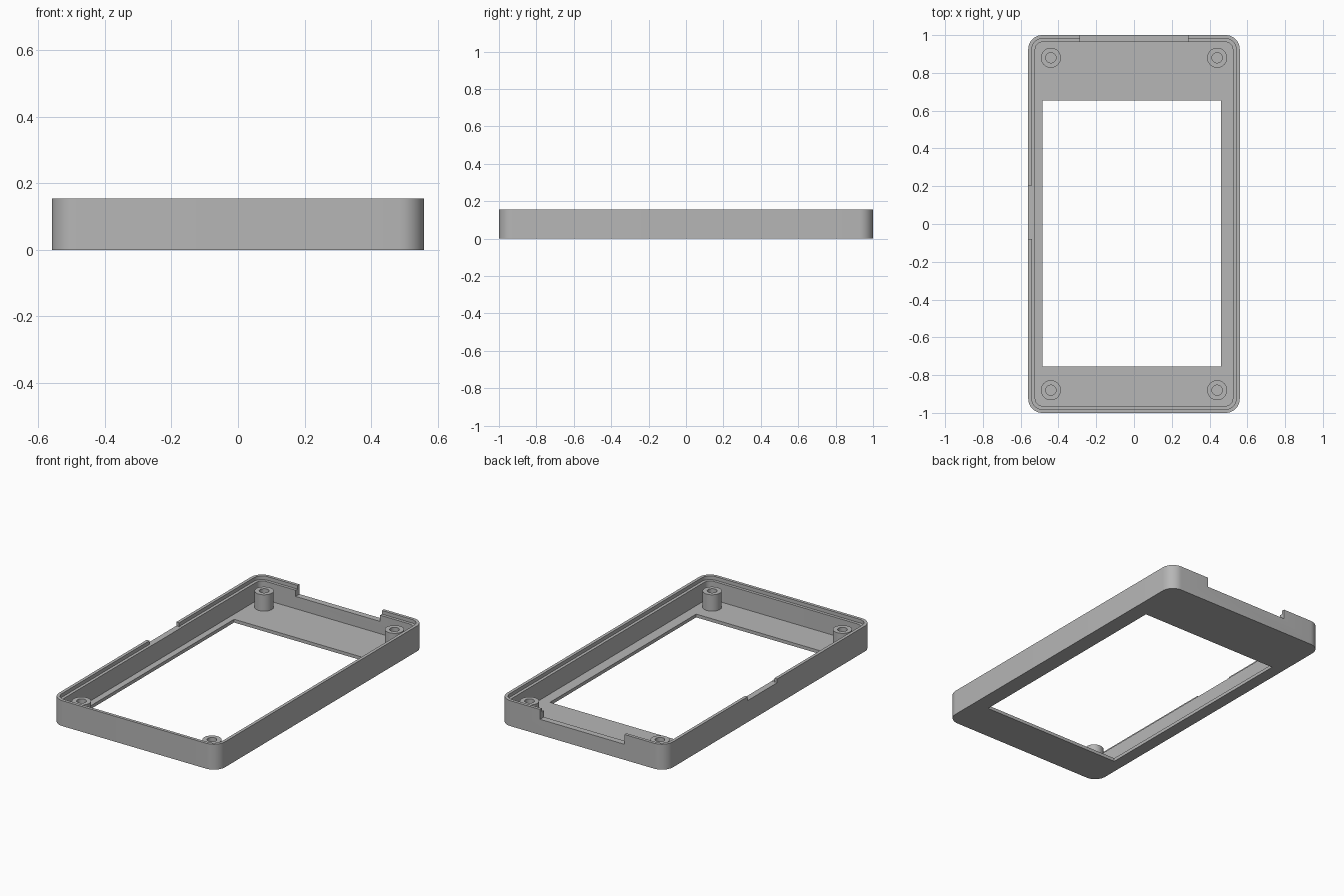
import bpy, bmesh, math

if "Cube" in bpy.data.objects:
    bpy.data.objects.remove(bpy.data.objects["Cube"], do_unlink=True)

# Overall dimensions
HALF_X, HALF_Y, HEIGHT = 0.56, 1.0, 0.155
CORNER, FLOOR = 0.075, 0.02
LIP, WALL, LEDGE_Z = 0.019, 0.037, 0.133
NOTCH_Z = 0.095

grey = bpy.data.materials.new("plain_grey")
grey.use_nodes = True
colour = (0.47, 0.47, 0.47, 1)
grey.diffuse_color = colour
grey.node_tree.nodes["Principled BSDF"].inputs["Base Color"].default_value = colour


def rounded_ring(inset, z, steps=10):
    """Counter-clockwise rounded rectangle, inset from the outer outline."""
    r = CORNER - inset
    cx, cy = HALF_X - CORNER, HALF_Y - CORNER
    points = []
    for k, (sx, sy) in enumerate([(1, 1), (-1, 1), (-1, -1), (1, -1)]):
        for i in range(steps + 1):
            a = math.pi / 2 * (k + i / steps)
            points.append((sx * cx + r * math.cos(a), sy * cy + r * math.sin(a), z))
    return points


def circle_ring(cx, cy, r, z, steps=40):
    return [(cx + r * math.cos(2 * math.pi * i / steps),
             cy + r * math.sin(2 * math.pi * i / steps), z) for i in range(steps)]


def loft(name, rings, capped):
    bm = bmesh.new()
    loops = [[bm.verts.new(p) for p in ring] for ring in rings]
    for a, b in zip(loops, loops[1:]):
        for i in range(len(a)):
            j = (i + 1) % len(a)
            bm.faces.new((a[i], a[j], b[j], b[i]))
    if capped:
        bm.faces.new(loops[0][::-1])
        bm.faces.new(loops[-1])
    mesh = bpy.data.meshes.new(name)
    bm.to_mesh(mesh)
    bm.free()
    mesh.materials.append(grey)
    obj = bpy.data.objects.new(name, mesh)
    bpy.context.collection.objects.link(obj)
    return obj


def activate(obj):
    bpy.ops.object.select_all(action='DESELECT')
    obj.select_set(True)
    bpy.context.view_layer.objects.active = obj


def cut_box(target, low, high):
    """Subtract an axis-aligned box from the target."""
    bpy.ops.mesh.primitive_cube_add(
        size=1, location=[(a + b) / 2 for a, b in zip(low, high)])
    cutter = bpy.context.object
    cutter.name = "cutter"
    cutter.hide_render = True
    cutter.scale = [b - a for a, b in zip(low, high)]
    cutter.data.materials.append(grey)
    bpy.context.view_layer.update()
    activate(target)
    mod = target.modifiers.new("cut", 'BOOLEAN')
    mod.operation, mod.solver, mod.object = 'DIFFERENCE', 'EXACT', cutter
    bpy.ops.object.modifier_apply(modifier=mod.name)
    bpy.data.objects.remove(cutter, do_unlink=True)


# Tray with a raised outer lip and a lower inner ledge
tray = loft("case_tray", [
    rounded_ring(0, 0), rounded_ring(0, HEIGHT),
    rounded_ring(LIP, HEIGHT), rounded_ring(LIP, LEDGE_Z),
    rounded_ring(WALL, LEDGE_Z), rounded_ring(WALL, FLOOR)], True)

# Screen window through the floor
cut_box(tray, (-0.485, -0.755, -0.1), (0.46, 0.655, 0.06))
# Wide notch through the back wall
cut_box(tray, (-0.285, 0.9, NOTCH_Z), (0.285, 1.1, 0.3))
# Shallow notch in the lip of the side wall
cut_box(tray, (-0.7, -0.08, LEDGE_Z - 0.001), (-0.5, 0.205, 0.3))

parts = [tray]

# Hollow screw posts in the four corners
for x, side in ((-0.44, "right"), (0.44, "left")):
    for y, end in ((-0.88, "front"), (0.88, "back")):
        parts.append(loft(f"screw_post_{end}_{side}", [
            circle_ring(x, y, 0.053, FLOOR), circle_ring(x, y, 0.053, 0.12),
            circle_ring(x, y, 0.027, 0.12), circle_ring(x, y, 0.027, FLOOR)], False))

for part in parts:
    activate(part)
    bpy.ops.object.shade_smooth_by_angle(angle=math.radians(30))
